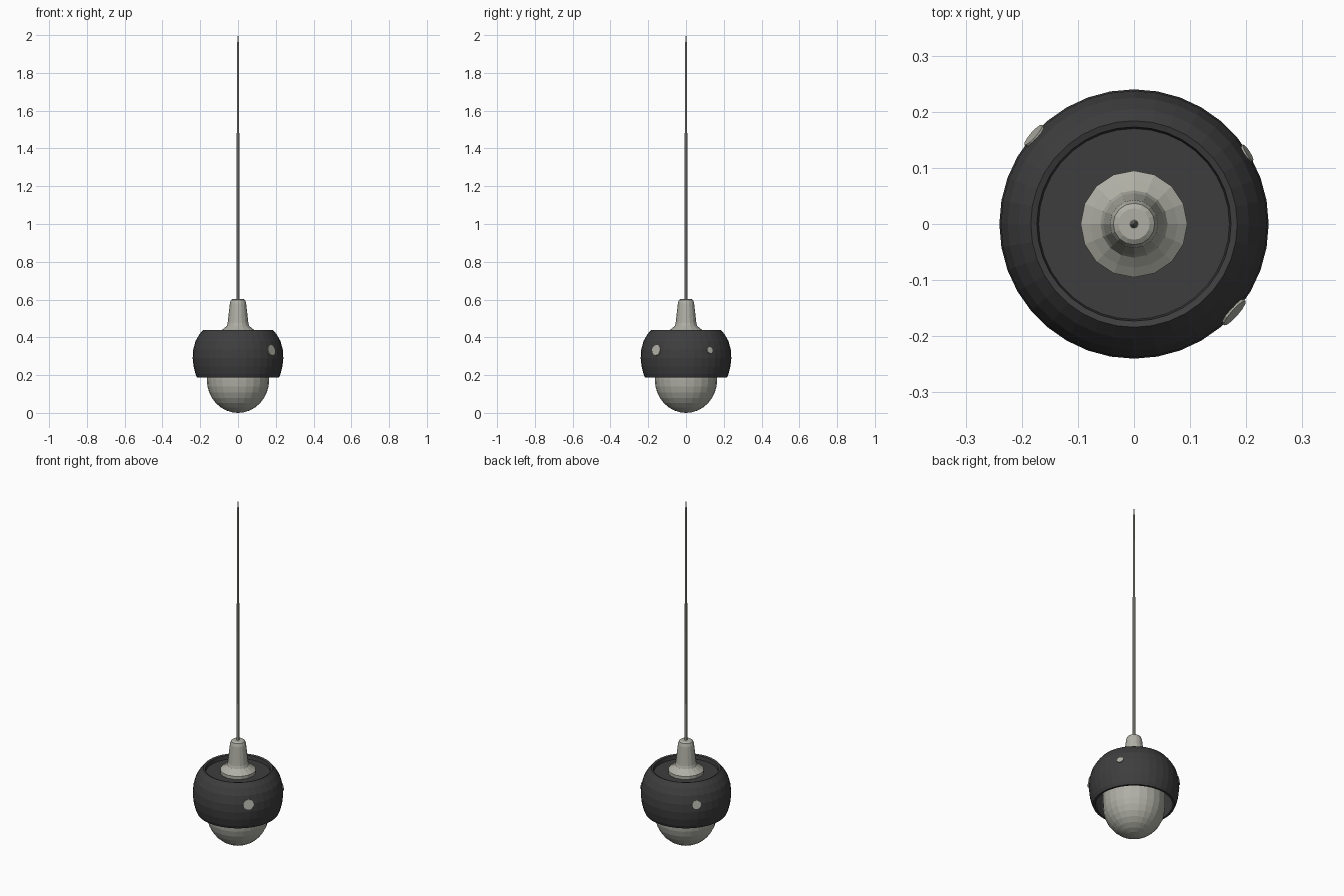
import bpy, bmesh, math
from mathutils import Vector, Matrix

if "Cube" in bpy.data.objects:
    bpy.data.objects.remove(bpy.data.objects["Cube"])


def material(name, rgb):
    m = bpy.data.materials.new(name)
    m.diffuse_color = (*rgb, 1)
    m.use_nodes = True
    m.node_tree.nodes["Principled BSDF"].inputs["Base Color"].default_value = m.diffuse_color
    return m


LIGHT = material("warm_light_grey", (0.43, 0.43, 0.38))
DARK = material("charcoal", (0.048, 0.048, 0.048))


def finish(bm, name, mat):
    bmesh.ops.recalc_face_normals(bm, faces=bm.faces)
    me = bpy.data.meshes.new(name)
    bm.to_mesh(me)
    bm.free()
    me.materials.append(mat)
    ob = bpy.data.objects.new(name, me)
    bpy.context.collection.objects.link(ob)
    return ob


def lathe(name, profile, sides, mat, closed=False):
    """Revolve (radius, z) points around the z axis."""
    bm = bmesh.new()
    vs = [bm.verts.new((r, 0, z)) for r, z in profile]
    pairs = list(zip(vs, vs[1:])) + ([(vs[-1], vs[0])] if closed else [])
    edges = [bm.edges.new(p) for p in pairs]
    bmesh.ops.spin(bm, geom=vs + edges, cent=(0, 0, 0), axis=(0, 0, 1),
                   angle=math.tau, steps=sides, use_duplicate=False)
    bmesh.ops.remove_doubles(bm, verts=bm.verts, dist=1e-5)
    return finish(bm, name, mat)


# Dark shade: bulging outer wall, open bottom, recessed top plate
lathe("shade", [
    (0, 0.415), (0.17, 0.415), (0.173, 0.436), (0.184, 0.44), (0.205, 0.415),
    (0.225, 0.38), (0.237, 0.335), (0.24, 0.29), (0.235, 0.245),
    (0.225, 0.205), (0.217, 0.187), (0.205, 0.187), (0.214, 0.21),
    (0.226, 0.27), (0.222, 0.33), (0.205, 0.38), (0.175, 0.405), (0, 0.405)],
    36, DARK)

# Rounded glass hanging out of the shade
R, CZ = 0.165, 0.175
bowl = [(R * math.sin(a), CZ - CZ * math.cos(a))
        for a in [math.pi / 2 * i / 8 for i in range(9)]]
lathe("globe", bowl + [(0.166, 0.25), (0.15, 0.33), (0.11, 0.38), (0, 0.4)],
      24, LIGHT)

# Flared cap that holds the cable
lathe("cap", [(0, 0.41), (0.095, 0.41), (0.095, 0.433), (0.078, 0.445),
              (0.06, 0.46), (0.055, 0.475), (0.043, 0.58), (0.037, 0.598),
              (0.028, 0.604), (0, 0.604)], 16, LIGHT)

# Cable, pinched to a point at the top
lathe("cable", [(0, 0.59), (0.008, 0.59), (0.007, 1.2), (0.006, 1.94),
                (0.001, 2.0), (0, 2.0)], 8, LIGHT)

# Round studs on the shade: angle, radius
for i, (deg, rad) in enumerate([(-41.5, 0.029), (138.5, 0.024), (32, 0.017)]):
    a = math.radians(deg)
    n = Vector((math.cos(a), math.sin(a), 0.22)).normalized()
    pos = Vector((0.231 * math.cos(a), 0.231 * math.sin(a), 0.33))
    bm = bmesh.new()
    bmesh.ops.create_cone(
        bm, cap_ends=True, segments=12, radius1=rad, radius2=rad, depth=0.018,
        matrix=Matrix.Translation(pos) @ n.to_track_quat('Z', 'Y').to_matrix().to_4x4())
    finish(bm, f"stud_{i + 1}", LIGHT)
